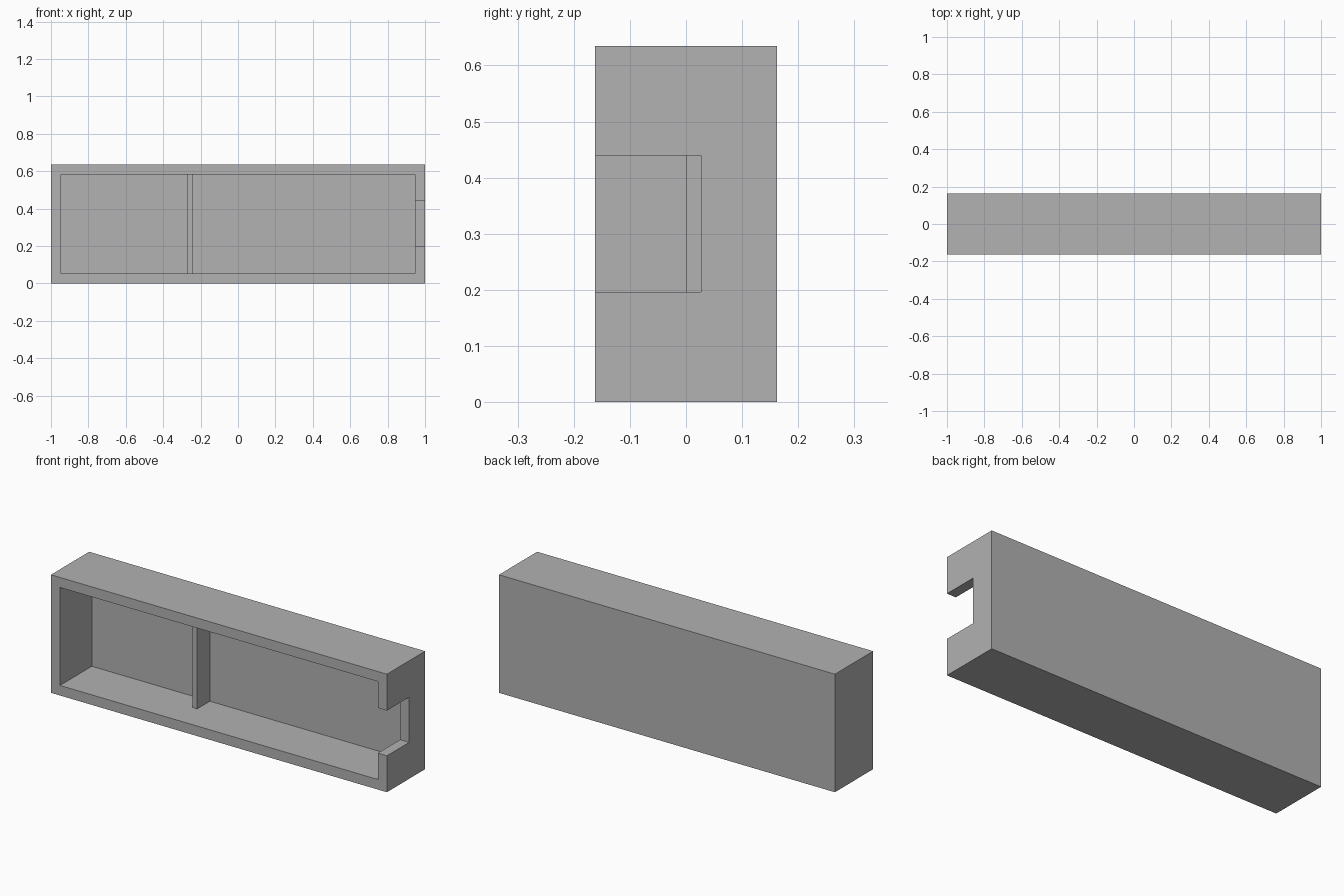
import bpy
import bmesh
from mathutils import Vector

default = bpy.data.objects.get("Cube")
if default:
    bpy.data.objects.remove(default, do_unlink=True)

# Every dimension is a multiple of the divider thickness
U = 2 / 74
LENGTH, DEPTH, HEIGHT = 2.0, 12 * U, 23.5 * U
WALL = 2 * U
FRONT, BACK = -DEPTH / 2, DEPTH / 2
OVER = 0.1  # how far cutters reach past the surface

grey = bpy.data.materials.new("plain grey")
grey.use_nodes = True
colour = (0.445, 0.445, 0.445, 1)
grey.diffuse_color = colour
grey.node_tree.nodes["Principled BSDF"].inputs["Base Color"].default_value = colour


def box(name, low, high):
    """Axis-aligned box between two corners."""
    low, high = Vector(low), Vector(high)
    bm = bmesh.new()
    bmesh.ops.create_cube(bm, size=1)
    for v in bm.verts:
        v.co = (low + high) / 2 + v.co * (high - low)
    mesh = bpy.data.meshes.new(name)
    bm.to_mesh(mesh)
    bm.free()
    mesh.materials.append(grey)
    obj = bpy.data.objects.new(name, mesh)
    bpy.context.collection.objects.link(obj)
    return obj


def combine(target, helper, operation):
    """Apply a boolean and discard the helper box."""
    helper.hide_render = True
    mod = target.modifiers.new(helper.name, "BOOLEAN")
    mod.object, mod.operation, mod.solver = helper, operation, "EXACT"
    bpy.context.view_layer.objects.active = target
    bpy.ops.object.modifier_apply(modifier=mod.name)
    bpy.data.objects.remove(helper, do_unlink=True)


# Solid block that becomes the open-fronted tray
tray = box("divided_tray", (-LENGTH / 2, FRONT, 0), (LENGTH / 2, BACK, HEIGHT))

# Main cavity, open at the front
inner_x = LENGTH / 2 - WALL
combine(tray, box("cavity_cutter", (-inner_x, FRONT - OVER, WALL),
                  (inner_x, BACK - WALL, HEIGHT - WALL)), "DIFFERENCE")

# Square notch through the +x end wall
half_notch = 4.5 * U
combine(tray, box("notch_cutter", (inner_x - OVER, FRONT - OVER, HEIGHT / 2 - half_notch),
                  (LENGTH / 2 + OVER, U, HEIGHT / 2 + half_notch)), "DIFFERENCE")

# Half-depth divider, bedded into the walls
combine(tray, box("divider", (-10 * U, 0, WALL / 2),
                  (-9 * U, BACK - WALL / 2, HEIGHT - WALL / 2)), "UNION")
